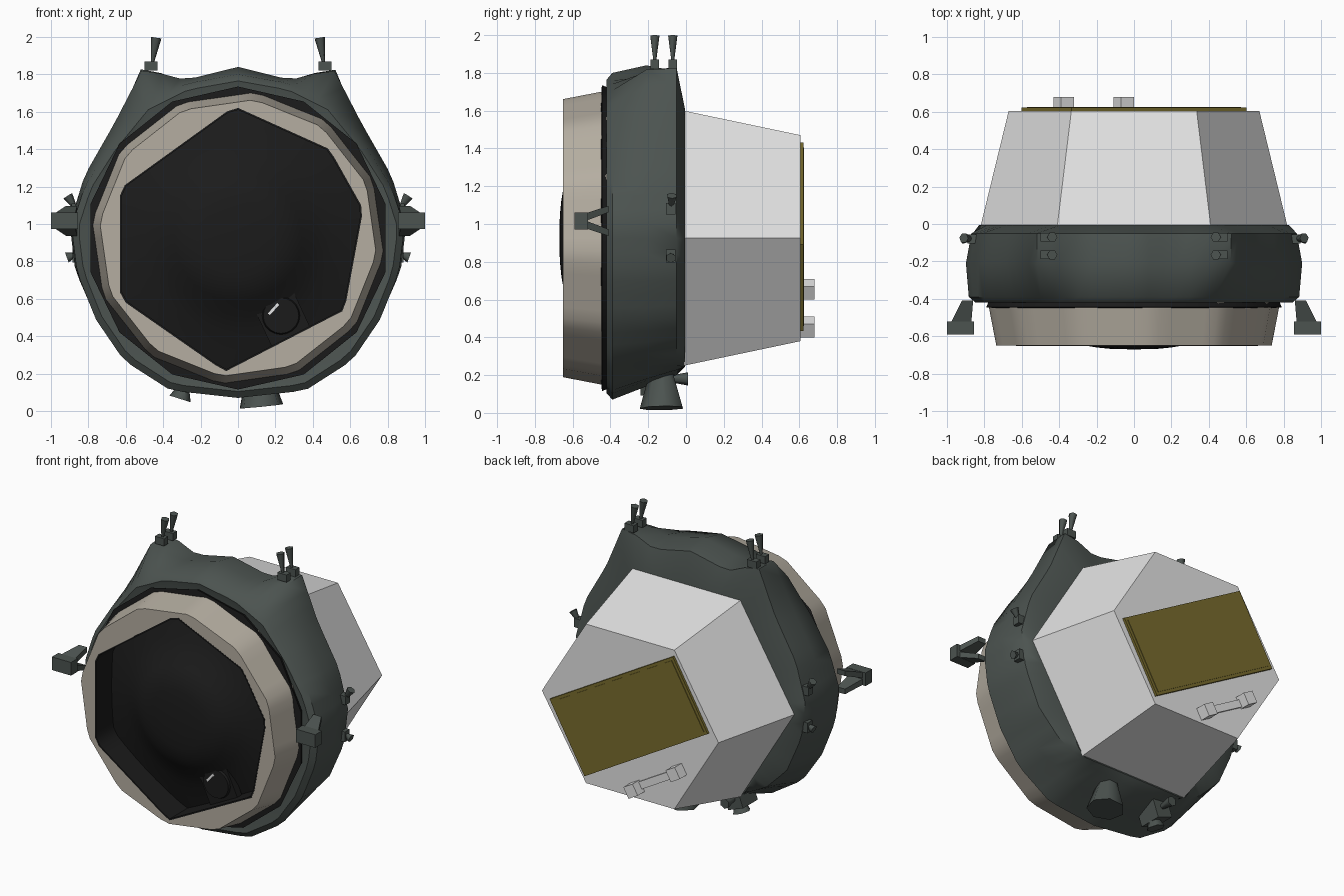
import bpy, bmesh, math
from mathutils import Vector, Matrix

if "Cube" in bpy.data.objects:
    bpy.data.objects.remove(bpy.data.objects["Cube"])

ZC = 0.925   # height of the pod's long axis
N = 72       # samples round each lofted section


def mat(name, r, g, b):
    m = bpy.data.materials.new(name)
    m.diffuse_color = (r, g, b, 1)
    m.use_nodes = True
    m.node_tree.nodes["Principled BSDF"].inputs["Base Color"].default_value = m.diffuse_color
    return m


HULL = mat("hull dark green grey", 0.072, 0.087, 0.08)
FRAME = mat("frame beige", 0.46, 0.42, 0.355)
GLASS = mat("glass black", 0.011, 0.011, 0.011)
SHELL = mat("shell light grey", 0.78, 0.78, 0.78)
GOLD = mat("panel gold", 0.19, 0.15, 0.027)
WHITE = mat("lamp white", 0.85, 0.85, 0.85)


def finish(name, bm, m, smooth=None):
    bmesh.ops.recalc_face_normals(bm, faces=bm.faces)
    me = bpy.data.meshes.new(name)
    bm.to_mesh(me)
    bm.free()
    ob = bpy.data.objects.new(name, me)
    bpy.context.collection.objects.link(ob)
    me.materials.append(m)
    if smooth:
        bpy.ops.object.select_all(action='DESELECT')
        ob.select_set(True)
        bpy.context.view_layer.objects.active = ob
        bpy.ops.object.shade_smooth_by_angle(angle=math.radians(smooth))
    return ob


def loft(name, sections, m, smooth=None, closed=False):
    """Bridge (y, [(x, z)...]) sections; cap the ends or close into a ring."""
    bm = bmesh.new()
    loops = [[bm.verts.new((x, y, z)) for x, z in pts] for y, pts in sections]
    pairs = list(zip(loops, loops[1:]))
    if closed:
        pairs.append((loops[-1], loops[0]))
    else:
        bm.faces.new(loops[0])
        bm.faces.new(loops[-1])
    for a, b in pairs:
        for i in range(len(a)):
            j = (i + 1) % len(a)
            bm.faces.new((a[i], a[j], b[j], b[i]))
    return finish(name, bm, m, smooth)


def ngon(r, n, turn=0.0, sz=1.0):
    return [(r * math.sin(turn + 2 * math.pi * i / n),
             ZC + sz * r * math.cos(turn + 2 * math.pi * i / n)) for i in range(n)]


def scaled(pts, k):
    return [(x * k, ZC + (z - ZC) * k) for x, z in pts]


def mirrored(half):
    return half + [(-x, z) for x, z in reversed(half) if x > 0]


def resample(poly):
    """Sample a star-shaped outline at N even angles about the axis."""
    out = []
    for k in range(N):
        a = 2 * math.pi * k / N + 0.001
        dx, dz = math.sin(a), math.cos(a)
        best = 0
        for (x1, z1), (x2, z2) in zip(poly, poly[1:] + poly[:1]):
            z1, z2 = z1 - ZC, z2 - ZC
            ex, ez = x2 - x1, z2 - z1
            den = dx * ez - dz * ex
            if abs(den) < 1e-9:
                continue
            t = (x1 * ez - z1 * ex) / den
            s = (x1 * dz - z1 * dx) / den
            if t > 0 and -1e-6 <= s <= 1 + 1e-6:
                best = max(best, t)
        out.append((best * dx, ZC + best * dz))
    return out


def box(name, c, size, m, turn=0.0):
    bm = bmesh.new()
    M = (Matrix.Translation(c) @ Matrix.Rotation(turn, 4, 'Y')
         @ Matrix.Diagonal((*size, 1)))
    bmesh.ops.create_cube(bm, size=1, matrix=M)
    return finish(name, bm, m)


def cone(name, a, b, r1, r2, m=HULL, sides=6):
    a, b = Vector(a), Vector(b)
    bm = bmesh.new()
    M = (Matrix.Translation((a + b) / 2)
         @ (b - a).to_track_quat('Z', 'Y').to_matrix().to_4x4())
    bmesh.ops.create_cone(bm, cap_ends=True, segments=sides, radius1=r1,
                          radius2=r2, depth=(b - a).length, matrix=M)
    return finish(name, bm, m, 62)


# Dark hull: eared outline lofted from the front ring back to the shell
front = mirrored([(0, 1.80), (.28, 1.75), (.5, 1.64), (.68, 1.42), (.82, 1.2), (.89, .98),
                  (.86, .74), (.76, .49), (.61, .27), (.36, .11), (0, .07)])
mid = mirrored([(0, 1.84), (.28, 1.77), (.51, 1.83), (.66, 1.54), (.82, 1.26), (.9, 1.0),
                (.87, .75), (.76, .5), (.6, .31), (.35, .18), (0, .14)])
rear = mirrored([(0, 1.81), (.28, 1.75), (.51, 1.85), (.64, 1.54), (.8, 1.26), (.87, 1.0),
                 (.84, .75), (.73, .5), (.57, .34), (.35, .23), (0, .2)])
hexa = ngon(.82, 6, math.pi / 6, .95)
loft("hull", [(-.40, resample(ngon(.68, 14))), (-.41, resample(ngon(.80, 14))),
              (-.42, scaled(resample(front), .96)),
              (-.39, resample(front)), (-.21, resample(mid)),
              (-.05, resample(rear)), (-.005, scaled(resample(hexa), 1.01))], HULL, 40)
loft("hull_seal", [(-.45, ngon(.76, 14)), (-.445, ngon(.81, 14)), (-.42, ngon(.80, 14))], GLASS, 40)

# Beige window frame with an irregular opening, lined in black
hole = [(-.02, 1.63), (.49, 1.4), (.67, 1.08), (.57, .54), (-.07, .21), (-.63, .6), (-.63, 1.19)]
inner = resample(hole)
loft("window_frame", [(-.42, resample(ngon(.79, 12, .12))), (-.65, resample(ngon(.745, 12, .12))),
                      (-.65, inner), (-.43, inner)], FRAME, 45, closed=True)
loft("window_lining", [(-.651, inner), (-.651, scaled(inner, .985)),
                       (-.44, scaled(inner, .985)), (-.44, inner)], GLASS, 45, closed=True)

# Domed window, falling away behind the frame
loft("window", [(y, ngon(r, 40)) for r, y in (
    (.02, -.67), (.12, -.668), (.2, -.66), (.27, -.648), (.34, -.61), (.41, -.56),
    (.5, -.52), (.6, -.49), (.73, -.45))], GLASS, 40)

# Lamp in the lower part of the window
LX, LZ, LT = .23, .51, math.radians(-25)
box("lamp_plate", (LX, -.53, LZ), (.23, .05, .27), GLASS, LT)
cone("lamp_rim", (LX, -.545, LZ), (LX, -.57, LZ), .105, .095, GLASS, 20)
box("lamp_glint", (.19, -.57, .545), (.075, .008, .014), WHITE, math.radians(-48))

# Light grey hexagonal rear shell
loft("rear_shell", [(-.01, hexa), (.605, ngon(.67, 6, math.pi / 6, .94))], SHELL)

# Gold panel and grab handle, both turned thirty degrees
T = math.radians(30)
box("rear_panel", (0, .612, .932), (1.08, .02, .53), GOLD, T)
box("rear_panel_face", (0, .622, .932), (1.04, .008, .49), GOLD, T)
for x, z in ((-.055, .455), (-.375, .655)):
    box("handle_foot", (x, .64, z), (.08, .08, .08), SHELL, T)
box("handle_bar", (-.215, .61, .555), (.32, .02, .05), SHELL, T)

for s in (-1, 1):
    # Side brackets: block on two splayed arms
    box("side_bracket", (s * .927, -.555, 1.017), (.145, .07, .09), HULL)
    for d in (-1, 1):
        bm = bmesh.new()
        ends = []
        for y, x0, x1, z0, z1 in ((-.53, .87, .98, .0, .04), (-.41, .86, .92, .045, .08)):
            ends.append([bm.verts.new((s * x, y, 1.017 + d * z))
                         for x, z in ((x0, z0), (x1, z0), (x1, z1), (x0, z1))])
        a, b = ends
        bm.faces.new(a)
        bm.faces.new(b)
        for i in range(4):
            j = (i + 1) % 4
            bm.faces.new((a[i], a[j], b[j], b[i]))
        finish("bracket_arm", bm, HULL)
    # Upper thruster pairs on the ears
    for y in (-.165, -.07):
        box("thruster_block", (s * .465, y, 1.845), (.07, .045, .05), HULL)
        cone("upper_thruster", (s * .458, y, 1.86), (s * .437, y, 1.996), .008, .028)
    # Side thrusters
    box("side_thruster_block", (s * .865, -.08, 1.08), (.05, .05, .06), HULL)
    cone("side_thruster", (s * .865, -.08, 1.08), (s * .91, -.075, 1.15), .008, .028)
    box("lower_thruster_block", (s * .86, -.08, .83), (.05, .05, .07), HULL)
    cone("lower_thruster", (s * .86, -.08, .84), (s * .915, -.08, .82), .008, .028)

# Underside: main bell and a small thruster cluster
cone("main_bell", (.1, -.13, .28), (.125, -.125, .025), .045, .12, HULL, 7)
box("cluster_block", (-.3, -.16, .17), (.12, .16, .12), HULL, .35)
cone("cluster_down", (-.28, -.16, .16), (-.31, -.16, .065), .015, .06)
cone("cluster_front", (-.3, -.22, .18), (-.3, -.35, .19), .015, .035)
cone("cluster_back", (-.3, -.1, .18), (-.3, .01, .18), .015, .035)
